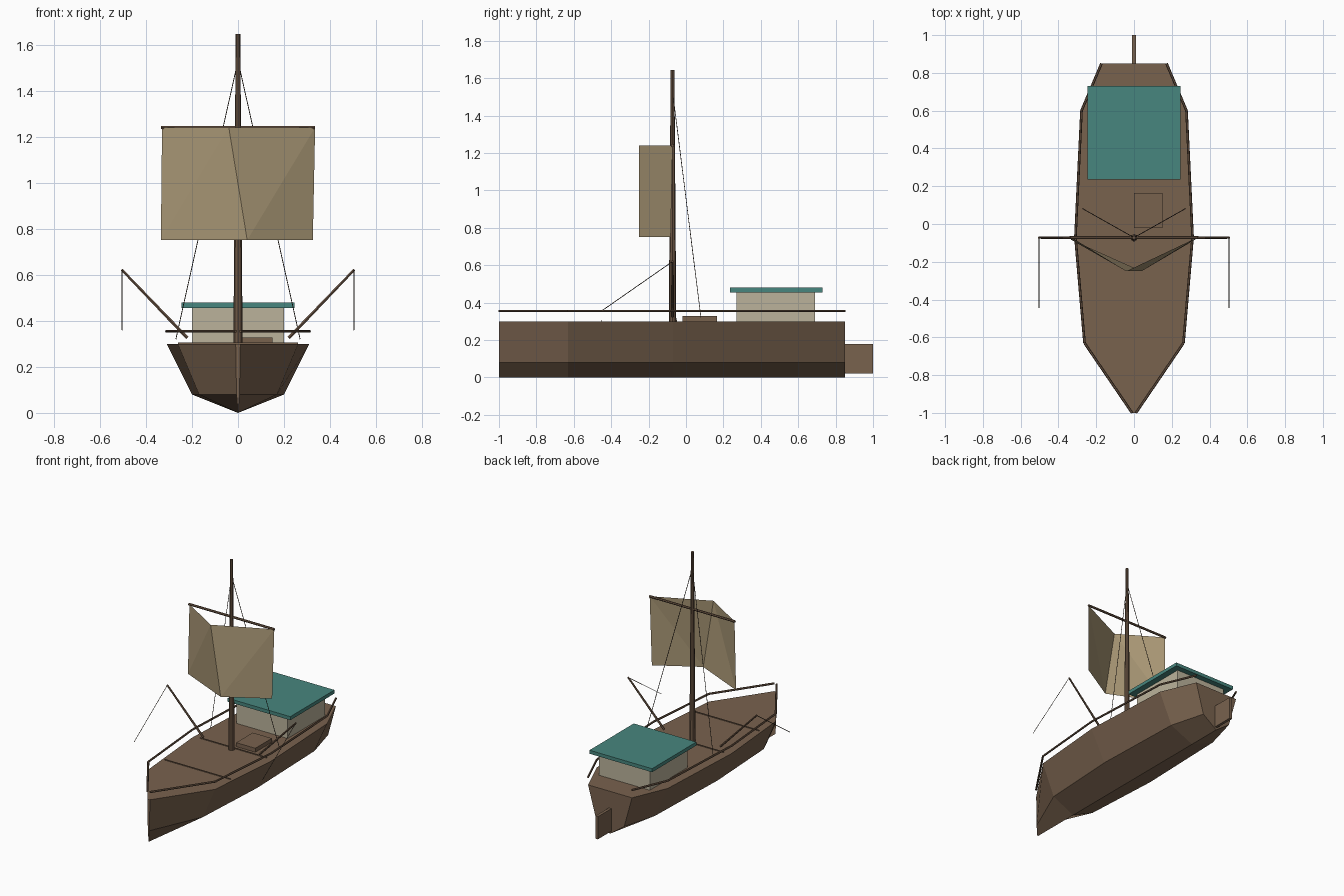
import bpy, bmesh, math
from mathutils import Vector

if "Cube" in bpy.data.objects:
    bpy.data.objects.remove(bpy.data.objects["Cube"])


def mat(name, rgb):
    m = bpy.data.materials.new(name)
    m.diffuse_color = (*rgb, 1)
    m.use_nodes = True
    m.node_tree.nodes["Principled BSDF"].inputs["Base Color"].default_value = m.diffuse_color
    return m


WOOD = mat("hull brown", (0.19, 0.122, 0.076))
SPAR = mat("spar brown", (0.15, 0.093, 0.058))
ROPE = mat("dark rope", (0.05, 0.035, 0.025))
WALL = mat("cabin cream", (0.50, 0.45, 0.33))
ROOF = mat("roof teal", (0.064, 0.24, 0.21))
CANVAS = mat("sail canvas", (0.41, 0.32, 0.185))


def mesh_object(name, verts, faces, material, fix_normals=True):
    me = bpy.data.meshes.new(name)
    me.from_pydata(verts, [], faces)
    if fix_normals:
        bm = bmesh.new()
        bm.from_mesh(me)
        bmesh.ops.recalc_face_normals(bm, faces=bm.faces)
        bm.to_mesh(me)
        bm.free()
    me.materials.append(material)
    ob = bpy.data.objects.new(name, me)
    bpy.context.collection.objects.link(ob)
    return ob


def box(name, lo, hi, material):
    v = [(x, y, z) for x in (lo[0], hi[0]) for y in (lo[1], hi[1]) for z in (lo[2], hi[2])]
    f = [(0, 1, 3, 2), (4, 5, 7, 6), (0, 1, 5, 4), (2, 3, 7, 6), (0, 2, 6, 4), (1, 3, 7, 5)]
    return mesh_object(name, v, f, material)


def rod(name, a, b, r1, r2, material, sides=6):
    """Straight tapered rod between two points."""
    a, b = Vector(a), Vector(b)
    rot = (b - a).to_track_quat('Z', 'Y')
    v = []
    for p, r in ((a, r1), (b, r2)):
        for i in range(sides):
            t = 2 * math.pi * i / sides
            v.append(p + rot @ Vector((r * math.cos(t), r * math.sin(t), 0)))
    f = [(i, (i + 1) % sides, (i + 1) % sides + sides, i + sides) for i in range(sides)]
    f += [tuple(range(sides)), tuple(range(sides, 2 * sides))]
    return mesh_object(name, v, f, material)


# Hull: five stations (y, deck half width), V bottom with one chine
stations = [(-1.0, 0.01), (-0.63, 0.262), (-0.07, 0.31), (0.60, 0.278), (0.85, 0.172)]
verts, faces = [], []
for y, w in stations:
    verts += [(-w, y, 0.30), (-0.645 * w, y, 0.08), (0, y, 0.0), (0.645 * w, y, 0.08), (w, y, 0.30)]
for s in range(len(stations) - 1):
    for i in range(5):
        j = (i + 1) % 5
        faces.append((5 * s + i, 5 * s + j, 5 * s + 5 + j, 5 * s + 5 + i))
faces += [(0, 1, 2, 3, 4), (20, 21, 22, 23, 24)]
mesh_object("hull", verts, faces, WOOD)

# Rudder
box("rudder", (-0.01, 0.85, 0.02), (0.01, 1.0, 0.18), WOOD)

# Deck house, roof and hatch
box("cabin", (-0.2, 0.27, 0.30), (0.2, 0.69, 0.457), WALL)
box("cabin_roof", (-0.245, 0.235, 0.455), (0.245, 0.73, 0.48), ROOF)
box("hatch", (0.0, -0.02, 0.30), (0.15, 0.165, 0.328), WOOD)

# Thin seams across the deck
for y in (-0.45, -0.05):
    box("deck_seam", (-0.26, y - 0.002, 0.299), (0.26, y + 0.002, 0.306), WOOD)

# Mast and yard
MY = -0.072
rod("mast", (0, MY, 0.30), (0, MY, 1.645), 0.02, 0.01, SPAR, 8)
rod("yard", (-0.335, MY, 1.24), (0.335, MY, 1.24), 0.008, 0.008, SPAR)

# Side rails, booms, fishing lines and shrouds on both sides
for s in (-1, 1):
    for (y1, w1), (y2, w2) in zip(stations, stations[1:]):
        rod("rail", (s * w1, y1, 0.355), (s * w2, y2, 0.355), 0.007, 0.007, SPAR)
    rod("boom", (s * 0.22, MY, 0.325), (s * 0.505, MY, 0.622), 0.008, 0.006, SPAR)
    rod("fishing_line", (s * 0.503, MY, 0.62), (s * 0.503, -0.445, 0.36), 0.002, 0.002, ROPE, 4)
    rod("shroud", (0, MY, 1.53), (s * 0.27, 0.08, 0.32), 0.002, 0.002, ROPE, 4)

# Folded sail sheet, bellying forward
sail = [(-0.33, MY, 1.24), (-0.04, -0.25, 1.24), (0.335, MY, 1.24),
        (-0.335, MY - 0.01, 0.75), (0.04, -0.25, 0.75), (0.325, MY - 0.01, 0.75)]
mesh_object("sail", sail, [(0, 3, 1), (3, 4, 1), (1, 4, 2), (4, 5, 2)], CANVAS, False)
